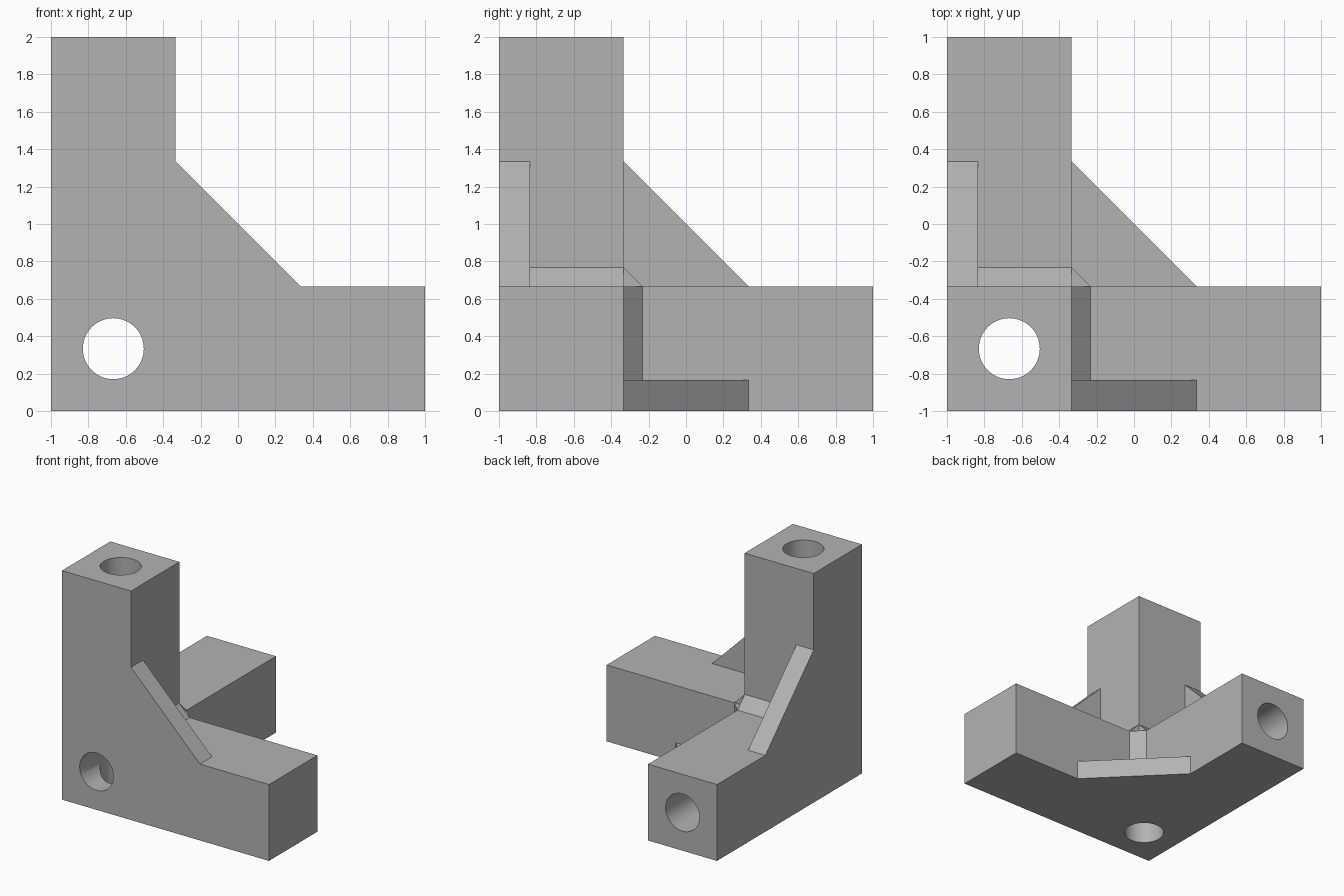
import bpy
import bmesh
import math
from mathutils import Vector

ARM = 2 / 3       # width of each square arm
LENGTH = 2.0
PLATE = 1 / 6     # gusset thickness
BORE = 0.163      # bore radius
CORNER = Vector((-1, -1, 0))

if "Cube" in bpy.data.objects:
    bpy.data.objects.remove(bpy.data.objects["Cube"], do_unlink=True)

grey = bpy.data.materials.new("plain_grey")
grey.use_nodes = True
grey.diffuse_color = (0.45, 0.45, 0.45, 1)
grey.node_tree.nodes["Principled BSDF"].inputs["Base Color"].default_value = grey.diffuse_color


def add_object(name, bm):
    bmesh.ops.recalc_face_normals(bm, faces=bm.faces)
    mesh = bpy.data.meshes.new(name)
    bm.to_mesh(mesh)
    bm.free()
    mesh.materials.append(grey)
    obj = bpy.data.objects.new(name, mesh)
    obj.location = CORNER
    bpy.context.collection.objects.link(obj)
    return obj


def on_axes(u, v, w, axis):
    """Point with w along the given axis and u, v along the next two."""
    p = Vector((0, 0, 0))
    p[axis], p[(axis + 1) % 3], p[(axis + 2) % 3] = w, u, v
    return p


def corner_web(name, axis, leg, thickness):
    """Triangular web between two arms, sunk slightly into both."""
    sunk, tip = ARM - 0.06, ARM + leg
    outline = [(sunk, sunk), (tip, sunk), (tip, ARM), (ARM, tip), (sunk, tip)]
    bm = bmesh.new()
    face = bm.faces.new([bm.verts.new(on_axes(u, v, 0, axis)) for u, v in outline])
    side = bmesh.ops.extrude_face_region(bm, geom=[face])["geom"]
    bmesh.ops.translate(bm, vec=on_axes(0, 0, thickness, axis),
                        verts=[g for g in side if isinstance(g, bmesh.types.BMVert)])
    return add_object(name, bm)


def bore_cutter(name, axis):
    """Round cutter running the full length of one arm."""
    bm = bmesh.new()
    bmesh.ops.create_cone(bm, cap_ends=True, segments=64, radius1=BORE,
                          radius2=BORE, depth=LENGTH + 0.4)
    for v in bm.verts:
        x, y, z = v.co
        v.co = on_axes(x + ARM / 2, y + ARM / 2, z + LENGTH / 2, axis)
    return add_object(name, bm)


# Three arms extruded from the corner cube
bm = bmesh.new()
bmesh.ops.create_cube(bm, size=ARM)
bmesh.ops.translate(bm, vec=Vector((ARM / 2,) * 3), verts=bm.verts)
bm.normal_update()
for axis in range(3):
    end = next(f for f in bm.faces if f.normal[axis] > 0.9
               and abs(f.calc_center_median()[axis] - ARM) < 0.001
               and max(f.calc_center_median()) < ARM + 0.001)
    grown = bmesh.ops.extrude_discrete_faces(bm, faces=[end])["faces"][0]
    bmesh.ops.translate(bm, vec=on_axes(0, 0, LENGTH - ARM, axis), verts=grown.verts)
    bmesh.ops.remove_doubles(bm, verts=bm.verts, dist=0.0001)
    bm.normal_update()
connector = add_object("corner_connector", bm)

# Thin outer gussets, full-width inner fillets, then the crossing bores
tools = []
for axis, label in enumerate(("side", "front", "bottom")):
    tools.append((corner_web(label + "_gusset", axis, ARM, PLATE), "UNION"))
    tools.append((corner_web(label + "_fillet", axis, 0.1, ARM), "UNION"))
for axis, label in enumerate(("width", "depth", "height")):
    tools.append((bore_cutter(label + "_bore", axis), "DIFFERENCE"))

bpy.context.view_layer.objects.active = connector
connector.select_set(True)
for tool, operation in tools:
    tool.hide_render = True
    mod = connector.modifiers.new(tool.name, "BOOLEAN")
    mod.operation = operation
    mod.solver = "EXACT"
    mod.object = tool
    bpy.ops.object.modifier_apply(modifier=mod.name)
    bpy.data.objects.remove(tool, do_unlink=True)

# Smooth bores with crisp outer edges
bpy.ops.object.select_all(action="DESELECT")
connector.select_set(True)
bpy.ops.object.shade_smooth_by_angle(angle=math.radians(30))
